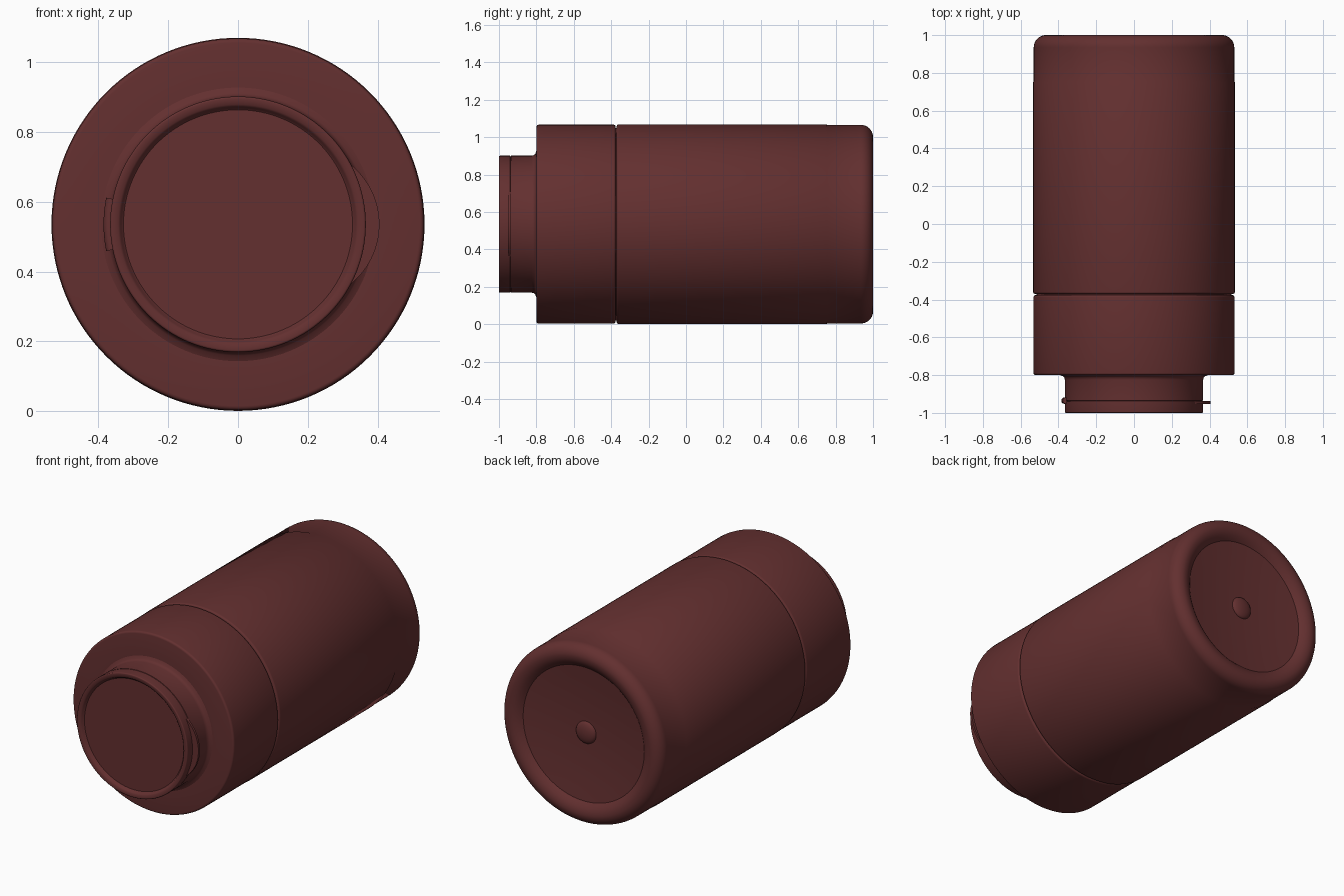
import bpy, bmesh
from math import sin, cos, pi, radians

if "Cube" in bpy.data.objects:
    bpy.data.objects.remove(bpy.data.objects["Cube"], do_unlink=True)

AXIS_Z = 0.535
SEGMENTS = 128

maroon = bpy.data.materials.new("dark maroon")
maroon.use_nodes = True
colour = (0.125, 0.029, 0.029, 1)
maroon.diffuse_color = colour
maroon.node_tree.nodes["Principled BSDF"].inputs["Base Color"].default_value = colour


def finish(obj):
    obj.data.materials.append(maroon)
    bpy.ops.object.select_all(action='DESELECT')
    obj.select_set(True)
    bpy.context.view_layer.objects.active = obj
    bpy.ops.object.shade_smooth_by_angle(angle=radians(35))


def arc(y, r, size, start, end, steps=8, squash=1):
    """Rounded corner of a (y, radius) profile; angle 0 is outward, 90 is to the back."""
    angles = [radians(start + (end - start) * i / steps) for i in range(steps + 1)]
    return [(y + size * squash * sin(a), r + size * cos(a)) for a in angles]


def lathe(name, profile, cx=0):
    """Turn a (y, radius) profile about the long axis and cap both ends."""
    bm = bmesh.new()
    rings = []
    for y, r in profile:
        rings.append([bm.verts.new((cx + r * cos(2 * pi * i / SEGMENTS), y,
                                    AXIS_Z + r * sin(2 * pi * i / SEGMENTS)))
                      for i in range(SEGMENTS)])
    for a, b in zip(rings, rings[1:]):
        for i in range(SEGMENTS):
            j = (i + 1) % SEGMENTS
            bm.faces.new((a[i], a[j], b[j], b[i]))
    bm.faces.new(rings[0])
    bm.faces.new(rings[-1])
    bmesh.ops.recalc_face_normals(bm, faces=bm.faces)
    mesh = bpy.data.meshes.new(name)
    bm.to_mesh(mesh)
    bm.free()
    obj = bpy.data.objects.new(name, mesh)
    bpy.context.collection.objects.link(obj)
    finish(obj)
    return obj


# Main barrel: raised sleeve, rounded back rim and shallow concave end
dish = [(0.94 + 0.025 * (r / 0.4) ** 2, r) for r in (0.4, 0.33, 0.25, 0.17, 0.1, 0.03)]
barrel = [(-0.371, 0.5)] + arc(-0.359, 0.522, 0.012, -90, 0, 4)
barrel += [(0.75, 0.534), (0.755, 0.531)]
barrel += arc(0.935, 0.466, 0.065, 0, 90, 10)
barrel += [(0.997, 0.446), (0.988, 0.427), (0.975, 0.41)] + dish
lathe("barrel", barrel)

# Small domed button in the middle of the concave end
lathe("back_button", [(0.925, 0.066)] + arc(0.94, 0, 0.066, 0, 88, 8, 0.38))

# Core seen in the gap, and front collar
lathe("gap_core", [(-0.4, 0.515), (-0.35, 0.515)])
lathe("collar", [(-0.8, 0.39)] + arc(-0.788, 0.52, 0.012, -90, 0, 4)
      + arc(-0.388, 0.52, 0.012, 0, 90, 4) + [(-0.376, 0.4)])

# Neck with flared foot, fine seam and recessed front face
neck = [(-0.98, 0.32), (-0.98, 0.328), (-0.984, 0.333), (-0.993, 0.337), (-0.998, 0.343)]
neck += arc(-0.994, 0.36, 0.006, -90, 0, 4)
neck += [(-0.94, 0.366), (-0.939, 0.363), (-0.936, 0.363), (-0.935, 0.366)]
neck += [(-0.825, 0.366), (-0.814, 0.369), (-0.806, 0.376), (-0.801, 0.39), (-0.795, 0.4)]
lathe("neck", neck)

# Thin crescent tab on the left of the neck
lathe("neck_tab", [(-0.952, 0.219), (-0.938, 0.219)], cx=0.186)

# Rounded lug on the right of the neck
curve = bpy.data.curves.new("neck_lug", 'CURVE')
curve.dimensions = '3D'
curve.bevel_depth = 0.017
curve.bevel_resolution = 4
curve.use_fill_caps = True
spline = curve.splines.new('POLY')
spline.points.add(12)
for i, point in enumerate(spline.points):
    a = pi + 0.2 * (i / 6 - 1)
    point.co = (0.368 * cos(a), -0.935, AXIS_Z + 0.368 * sin(a), 1)
lug = bpy.data.objects.new("neck_lug", curve)
bpy.context.collection.objects.link(lug)
bpy.ops.object.select_all(action='DESELECT')
lug.select_set(True)
bpy.context.view_layer.objects.active = lug
bpy.ops.object.convert(target='MESH')
finish(bpy.context.view_layer.objects.active)
